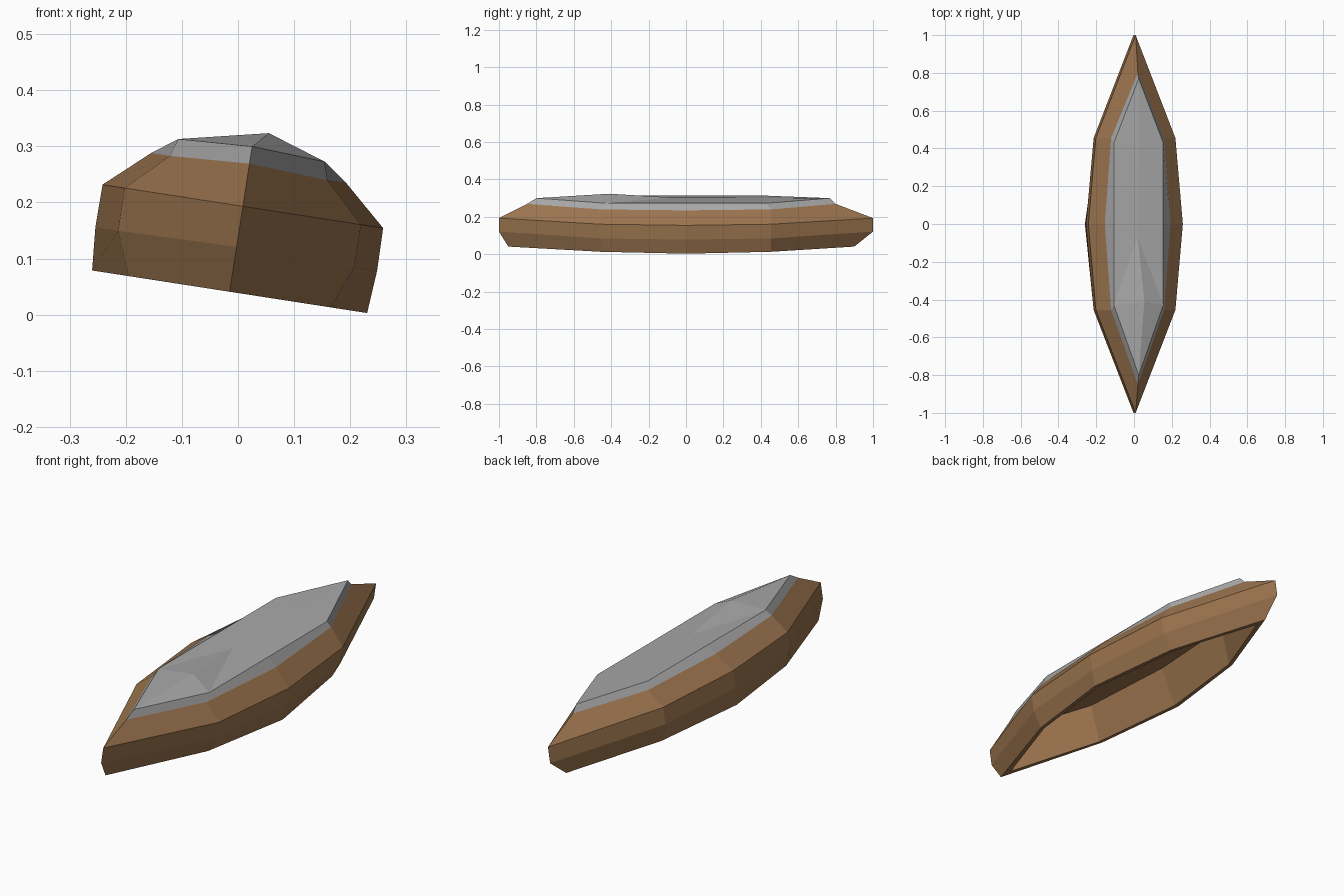
import bpy, bmesh, math
from mathutils import Matrix

cube = bpy.data.objects.get("Cube")
if cube:
    bpy.data.objects.remove(cube)


def material(name, rgb):
    m = bpy.data.materials.new(name)
    m.use_nodes = True
    m.diffuse_color = (*rgb, 1)
    m.node_tree.nodes["Principled BSDF"].inputs["Base Color"].default_value = (*rgb, 1)
    return m


wood = material("brown_wood", (0.33, 0.175, 0.077))
cover = material("grey_cover", (0.39, 0.39, 0.39))
TILT = Matrix.Rotation(math.radians(8.8), 3, 'Y')
CENTRE = -0.021


def ring(bm, mid, shoulder, front, back, z, tip_z, shoulder_y=0.455):
    """Eight-point pointed boat outline, counter-clockwise from the front tip."""
    pts = [(0, front, tip_z), (shoulder, -shoulder_y, z), (mid, 0, z), (shoulder, shoulder_y, z),
           (0, back, tip_z), (-shoulder, shoulder_y, z), (-mid, 0, z), (-shoulder, -shoulder_y, z)]
    return [bm.verts.new((x + CENTRE, y, h)) for x, y, h in pts]


def bridge(bm, low, high):
    for i in range(8):
        j = (i + 1) % 8
        bm.faces.new((low[i], low[j], high[j], high[i]))


def finish(bm, name, mat):
    bmesh.ops.rotate(bm, verts=bm.verts, matrix=TILT, cent=(0, 0, 0))
    bm.normal_update()
    me = bpy.data.meshes.new(name)
    bm.to_mesh(me)
    bm.free()
    me.materials.append(mat)
    ob = bpy.data.objects.new(name, me)
    bpy.context.collection.objects.link(ob)


# Hull: cavity ceiling, inner wall, rim, outer sides and sloping deck
bm = bmesh.new()
sections = [(0.18, 0.145, -0.79, 0.75, 0.215, 0.215),
            (0.226, 0.163, -0.88, 0.84, 0.038, 0.038),
            (0.248, 0.182, -0.95, 0.90, 0.038, 0.038),
            (0.254, 0.213, -1.0, 1.0, 0.115, 0.119),
            (0.253, 0.213, -1.0, 1.0, 0.192, 0.192),
            (0.176, 0.142, -0.85, 0.80, 0.261, 0.269)]
rings = [ring(bm, *s) for s in sections]
for low, high in zip(rings, rings[1:]):
    bridge(bm, low, high)
bm.faces.new(rings[0][::-1])
bmesh.ops.recalc_face_normals(bm, faces=bm.faces)
for f in bm.faces:
    if len(f.verts) == 8:
        f.normal_update()
        if f.normal.z > 0:
            f.normal_flip()
finish(bm, "hull", wood)

# Cover: raised border and a slightly lumpy top
bm = bmesh.new()
low = ring(bm, *sections[-1])
top = ring(bm, 0.132, 0.132, -0.80, 0.77, 0.293, 0.300, 0.43)
bridge(bm, low, top)
a, b, c = [bm.verts.new(p) for p in ((0.005, -0.41, 0.328), (-0.027, -0.07, 0.302), (-0.02, 0.42, 0.302))]
for tri in ((top[0], top[1], a), (top[1], b, a), (top[1], top[2], b), (top[2], top[3], b),
            (top[3], c, b), (top[3], top[4], c), (top[4], top[5], c), (top[5], b, c),
            (top[5], top[6], b), (top[6], top[7], b), (top[7], a, b), (top[7], top[0], a)):
    bm.faces.new(tri)
finish(bm, "cover", cover)
